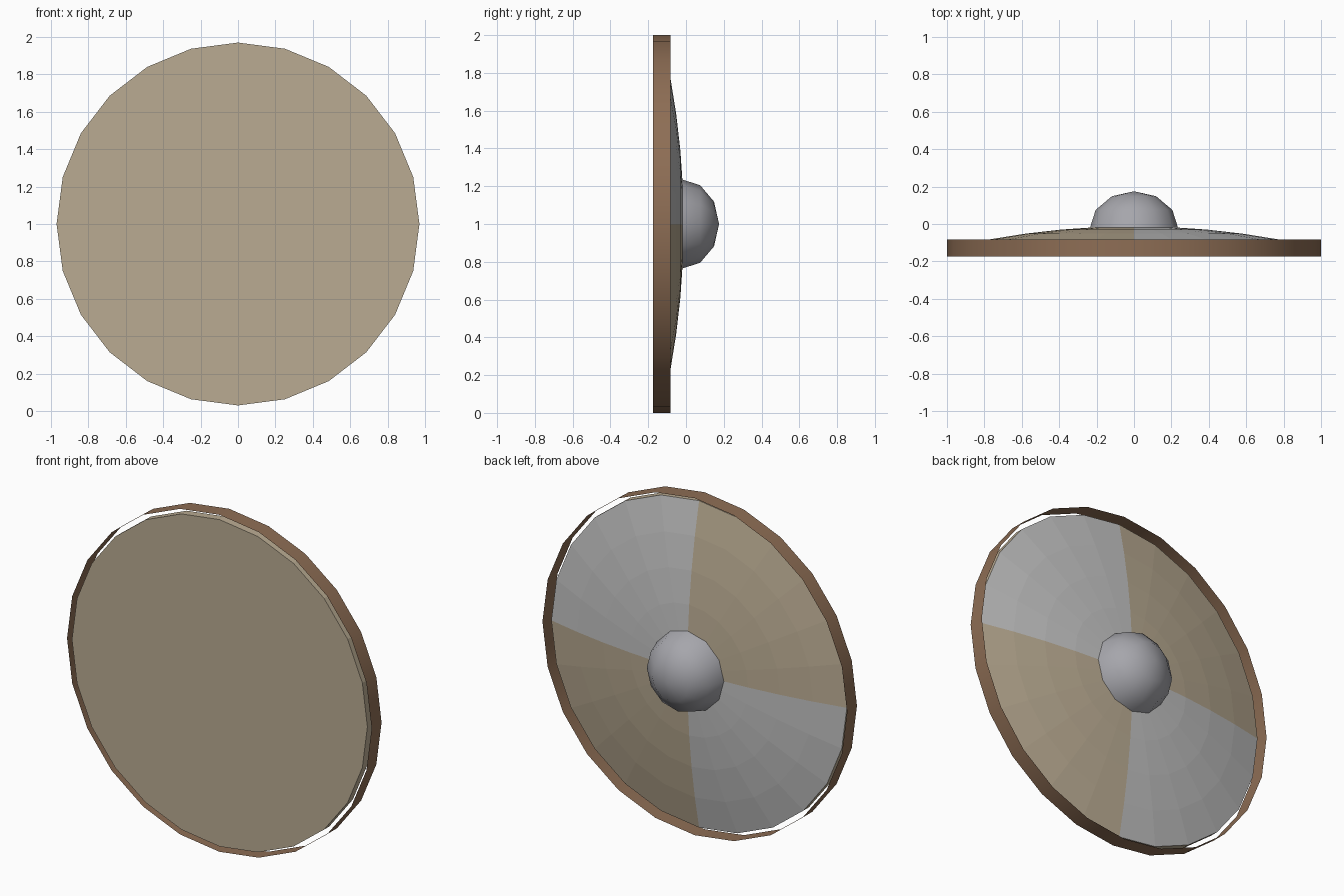
import bpy, bmesh, math

cube = bpy.data.objects.get("Cube")
if cube:
    bpy.data.objects.remove(cube, do_unlink=True)


def material(name, rgb):
    mat = bpy.data.materials.new(name)
    mat.use_nodes = True
    colour = (*rgb, 1)
    mat.diffuse_color = colour
    mat.node_tree.nodes["Principled BSDF"].inputs["Base Color"].default_value = colour
    return mat


tan = material("tan_wood", (0.49, 0.41, 0.29))
grey = material("light_grey_paint", (0.55, 0.55, 0.55))
brown = material("brown_rim", (0.27, 0.155, 0.09))
steel = material("grey_metal", (0.38, 0.38, 0.41))


def lathe(name, profile, sides, mats, smooth=False):
    """Spin a front-to-back (radius, y) profile about the y axis."""
    bm = bmesh.new()
    rings = []
    for r, y in profile:
        angles = [math.tau * i / sides for i in range(sides)]
        rings.append([bm.verts.new((r * math.cos(a), y, r * math.sin(a))) for a in angles])
    for a, b in zip(rings, rings[1:]):
        for i in range(sides):
            j = (i + 1) % sides
            face = bm.faces.new((a[i], b[i], b[j], a[j]))
            face.smooth = smooth
    bmesh.ops.remove_doubles(bm, verts=bm.verts, dist=0.0001)
    mesh = bpy.data.meshes.new(name)
    bm.to_mesh(mesh)
    bm.free()
    for mat in mats:
        mesh.materials.append(mat)
    obj = bpy.data.objects.new(name, mesh)
    obj.location.z = 1
    bpy.context.collection.objects.link(obj)
    return obj


# Shield board: flat front, short side wall, shallow domed back in five rings
RADIUS, FRONT = 0.97, -0.172
dome = [(RADIUS * k / 5, -0.012 - (RADIUS * k / 5) ** 2 / 8.5) for k in range(5, -1, -1)]
board = lathe("shield_board", [(0, FRONT), (RADIUS, FRONT)] + dome, 24, [tan, grey])

# Painted quarters on the domed back
for face in board.data.polygons:
    if face.normal.y > 0.5 and face.center.x * face.center.z > 0:
        face.material_index = 1

# Thin open rim band standing clear of the board
lathe("rim_band", [(1, -0.175), (1, -0.082)], 24, [brown], smooth=True)

# Flattened half-round boss at the centre of the back
steps = [math.radians(30 * k) for k in range(4)]
boss = [(0.237 * math.cos(t), -0.025 + 0.2 * math.sin(t)) for t in steps]
lathe("centre_boss", boss, 12, [steel], smooth=True)
